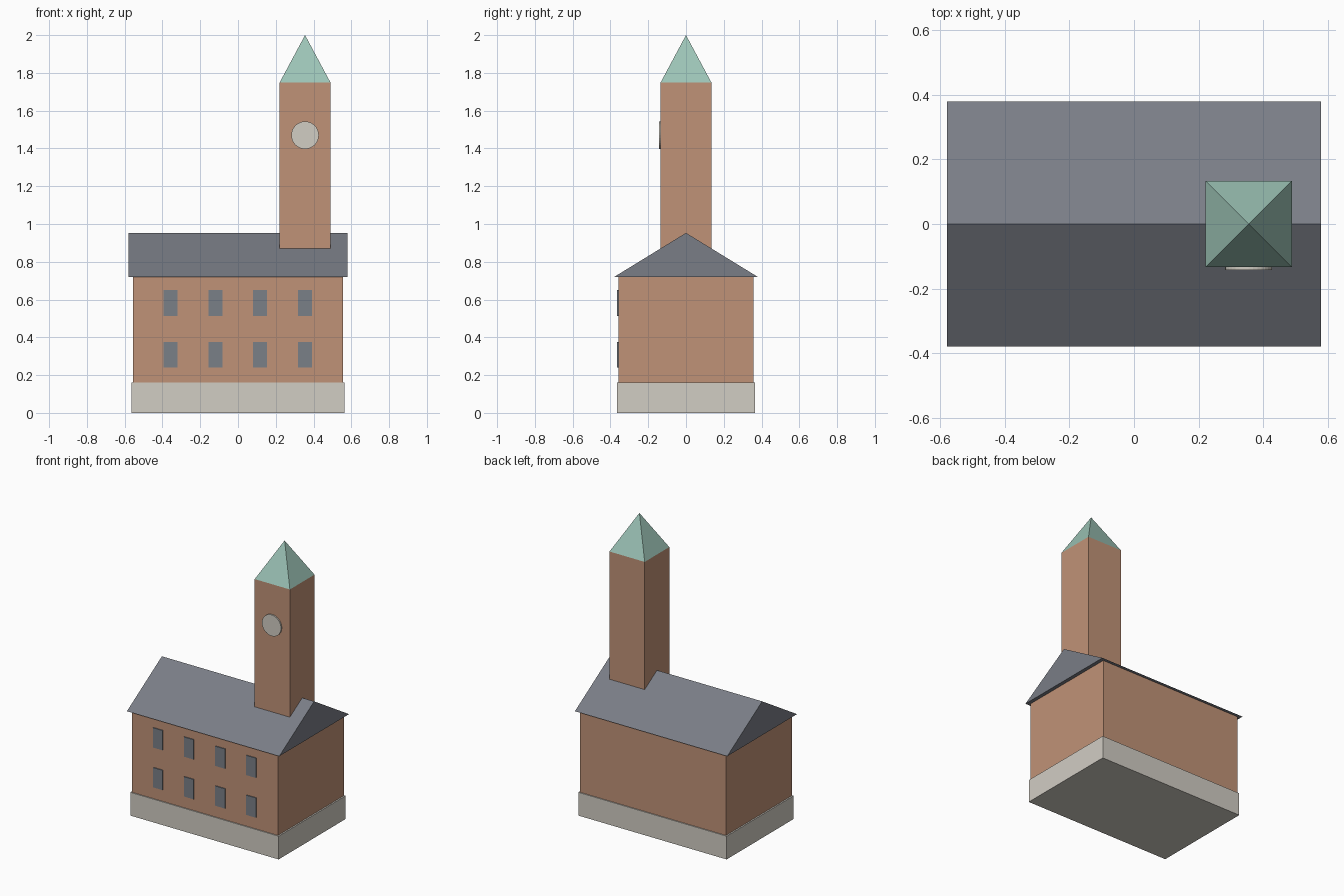
import bpy
import math

cube = bpy.data.objects.get("Cube")
if cube:
    bpy.data.objects.remove(cube, do_unlink=True)


def material(name, rgb):
    mat = bpy.data.materials.new(name)
    mat.use_nodes = True
    mat.diffuse_color = (*rgb, 1)
    mat.node_tree.nodes["Principled BSDF"].inputs["Base Color"].default_value = (*rgb, 1)
    return mat


brick = material("brick", (0.53, 0.29, 0.185))
stone = material("pale stone", (0.64, 0.61, 0.55))
slate = material("slate", (0.195, 0.207, 0.24))
glass = material("window grey", (0.195, 0.215, 0.245))
copper = material("green copper", (0.335, 0.55, 0.47))


def finish(name, mat):
    obj = bpy.context.object
    obj.name = obj.data.name = name
    obj.data.materials.append(mat)
    return obj


def box(name, mat, x, y, z):
    """Box spanning the (low, high) pairs x, y and z."""
    spans = (x, y, z)
    bpy.ops.mesh.primitive_cube_add(size=1, location=[(a + b) / 2 for a, b in spans])
    bpy.context.object.scale = [b - a for a, b in spans]
    bpy.ops.object.transform_apply(location=False, rotation=False, scale=True)
    return finish(name, mat)


# Main hall on its plinth
box("plinth", stone, (-0.565, 0.565), (-0.365, 0.365), (0, 0.16))
box("hall_walls", brick, (-0.555, 0.555), (-0.358, 0.358), (0.005, 0.725))

# Gabled roof: a triangular profile run along x
half, eave, ridge = 0.58, 0.72, 0.953
profile = [(-0.38, eave), (0.38, eave), (0, ridge)]
verts = [(x, y, z) for x in (-half, half) for y, z in profile]
faces = [(0, 2, 1), (3, 4, 5), (0, 1, 4, 3), (1, 2, 5, 4), (2, 0, 3, 5)]
mesh = bpy.data.meshes.new("gabled_roof")
mesh.from_pydata(verts, [], faces)
mesh.materials.append(slate)
roof = bpy.data.objects.new("gabled_roof", mesh)
bpy.context.collection.objects.link(roof)

# Two rows of front windows
for row, z in enumerate((0.308, 0.582)):
    for col in range(4):
        x = -0.357 + col * 0.237
        box(f"window_{row + 1}_{col + 1}", glass,
            (x - 0.037, x + 0.037), (-0.364, -0.355), (z - 0.068, z + 0.068))

# Tower with clock disc and pyramid spire
tx, w, top = 0.355, 0.134, 1.75
box("tower", brick, (tx - w, tx + w), (-w, w), (eave + 0.02, top))
bpy.ops.mesh.primitive_cylinder_add(vertices=32, radius=0.073, depth=0.018,
                                    location=(tx, -w, 1.47),
                                    rotation=(math.pi / 2, 0, 0))
finish("clock_face", stone)
bpy.ops.mesh.primitive_cone_add(vertices=4, radius1=w * math.sqrt(2), radius2=0,
                                depth=2 - top, location=(tx, 0, (2 + top) / 2),
                                rotation=(0, 0, math.pi / 4))
finish("spire", copper)
